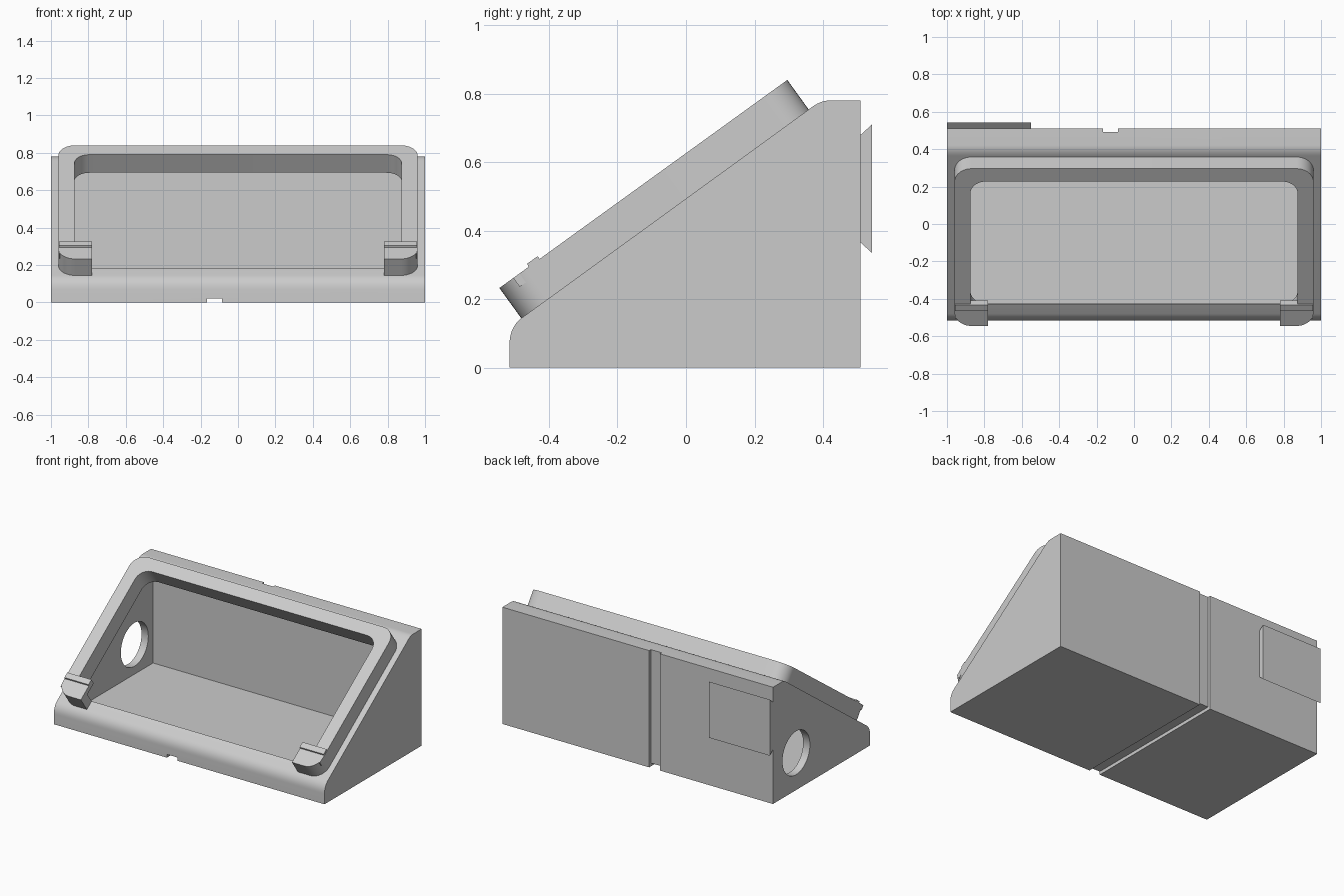
import bpy, bmesh, math
from mathutils import Matrix, Vector

cube = bpy.data.objects.get("Cube")
if cube:
    bpy.data.objects.remove(cube, do_unlink=True)

grey = bpy.data.materials.new("light_grey")
grey.use_nodes = True
colour = (0.6, 0.6, 0.6, 1)
grey.diffuse_color = colour
grey.node_tree.nodes["Principled BSDF"].inputs["Base Color"].default_value = colour


def frame(u, v, w, origin):
    m = Matrix((u, v, w)).transposed().to_4x4()
    m.translation = origin
    return m


# Working planes: side profile, sloped face, and section across the slope
X, Y, Z = Vector((1, 0, 0)), Vector((0, 1, 0)), Vector((0, 0, 1))
tilt = math.radians(35.85)
S = Vector((0, math.cos(tilt), math.sin(tilt)))
N = X.cross(S)
base = Vector((0, -0.485, 0.15))
SIDE = frame(Y, Z, X, Vector())
SLOPE = frame(X, S, N, base)
SECTION = frame(S, N, X, base)


def prism(name, outline, low, high, matrix):
    bm = bmesh.new()
    face = bm.faces.new([bm.verts.new((u, v, low)) for u, v in outline])
    ext = bmesh.ops.extrude_face_region(bm, geom=[face])
    verts = [g for g in ext["geom"] if isinstance(g, bmesh.types.BMVert)]
    bmesh.ops.translate(bm, verts=verts, vec=(0, 0, high - low))
    bmesh.ops.transform(bm, matrix=matrix, verts=bm.verts)
    bmesh.ops.recalc_face_normals(bm, faces=bm.faces)
    mesh = bpy.data.meshes.new(name)
    bm.to_mesh(mesh)
    bm.free()
    mesh.materials.append(grey)
    obj = bpy.data.objects.new(name, mesh)
    bpy.context.collection.objects.link(obj)
    return obj


def rect(u0, u1, v0, v1):
    return [(u0, v0), (u1, v0), (u1, v1), (u0, v1)]


def rounded(u0, u1, v0, v1, r, steps=10):
    pts = []
    centres = [(u1 - r, v0 + r), (u1 - r, v1 - r), (u0 + r, v1 - r), (u0 + r, v0 + r)]
    for k, (cu, cv) in enumerate(centres):
        for i in range(steps + 1):
            a = math.pi / 2 * (k - 1 + i / steps)
            pts.append((cu + r * math.cos(a), cv + r * math.sin(a)))
    return pts


def bend(a, corner, b, steps=8):
    a, c, b = Vector(a), Vector(corner), Vector(b)
    return [tuple(a.lerp(c, t).lerp(c.lerp(b, t), t))
            for t in (i / steps for i in range(steps + 1))]


def activate(obj):
    bpy.ops.object.select_all(action="DESELECT")
    obj.select_set(True)
    bpy.context.view_layer.objects.active = obj


def cut(obj, cutter, keep=False):
    activate(obj)
    mod = obj.modifiers.new("cut", "BOOLEAN")
    mod.operation = "DIFFERENCE"
    mod.solver = "EXACT"
    mod.object = cutter
    bpy.ops.object.modifier_apply(modifier=mod.name)
    if not keep:
        bpy.data.objects.remove(cutter, do_unlink=True)


def smooth(obj):
    activate(obj)
    bpy.ops.object.shade_smooth_by_angle(angle=math.radians(30))


# Wedge housing with softened front and top edges
outline = [(-0.515, 0), (0.51, 0), (0.51, 0.78)]
outline += bend((0.42, 0.78), (0.39, 0.78), (0.36, 0.755))
outline += bend((-0.48, 0.145), (-0.515, 0.118), (-0.515, 0.07))
housing = prism("housing", outline, -1, 1, SIDE)

# Hollow interior
hollow = [(-0.465, 0.05), (0.46, 0.05), (0.46, 0.73), (0.347, 0.73), (-0.465, 0.14)]
cut(housing, prism("hollow", hollow, -0.95, 0.95, SIDE))

# Raised bezel around the sloped opening
bezel = prism("bezel", rounded(-0.96, 0.96, 0, 1.037, 0.09), -0.01, 0.102, SLOPE)
opening = prism("opening", rounded(-0.875, 0.875, 0.062, 0.952, 0.08), -0.05, 0.15, SLOPE)
cut(bezel, opening, keep=True)
cut(housing, opening)
cut(bezel, prism("bezel_gap", rect(-0.78, 0.78, -0.1, 0.2), -0.1, 0.2, SLOPE))

# Cable hole in the right wall
hole = [(0.265 + 0.145 * math.cos(a), 0.248 + 0.145 * math.sin(a))
        for a in (math.tau * i / 48 for i in range(48))]
cut(housing, prism("cable_hole", hole, -1.1, -0.9, SIDE))

# Shallow groove down the back and along the underside
cut(housing, prism("back_groove", rect(0.492, 0.6, -0.1, 0.9), -0.165, -0.085, SIDE))
cut(housing, prism("bottom_groove", rect(-0.6, 0.6, -0.1, 0.022), -0.165, -0.085, SIDE))

# Retaining lips at the lower bezel corners
lip = [(0.05, 0.07), (0.145, 0.07), (0.145, 0.112), (0.107, 0.112), (0.105, 0.102), (0.05, 0.102)]
prism("right_lip", lip, -0.958, -0.78, SECTION)
prism("left_lip", lip, 0.78, 0.958, SECTION)

# Dovetail mounting plate on the back
dovetail = [(0.505, 0.37), (0.51, 0.365), (0.543, 0.335), (0.543, 0.71), (0.51, 0.68), (0.505, 0.675)]
prism("mounting_plate", dovetail, -1, -0.55, SIDE)

for part in (housing, bezel):
    smooth(part)
